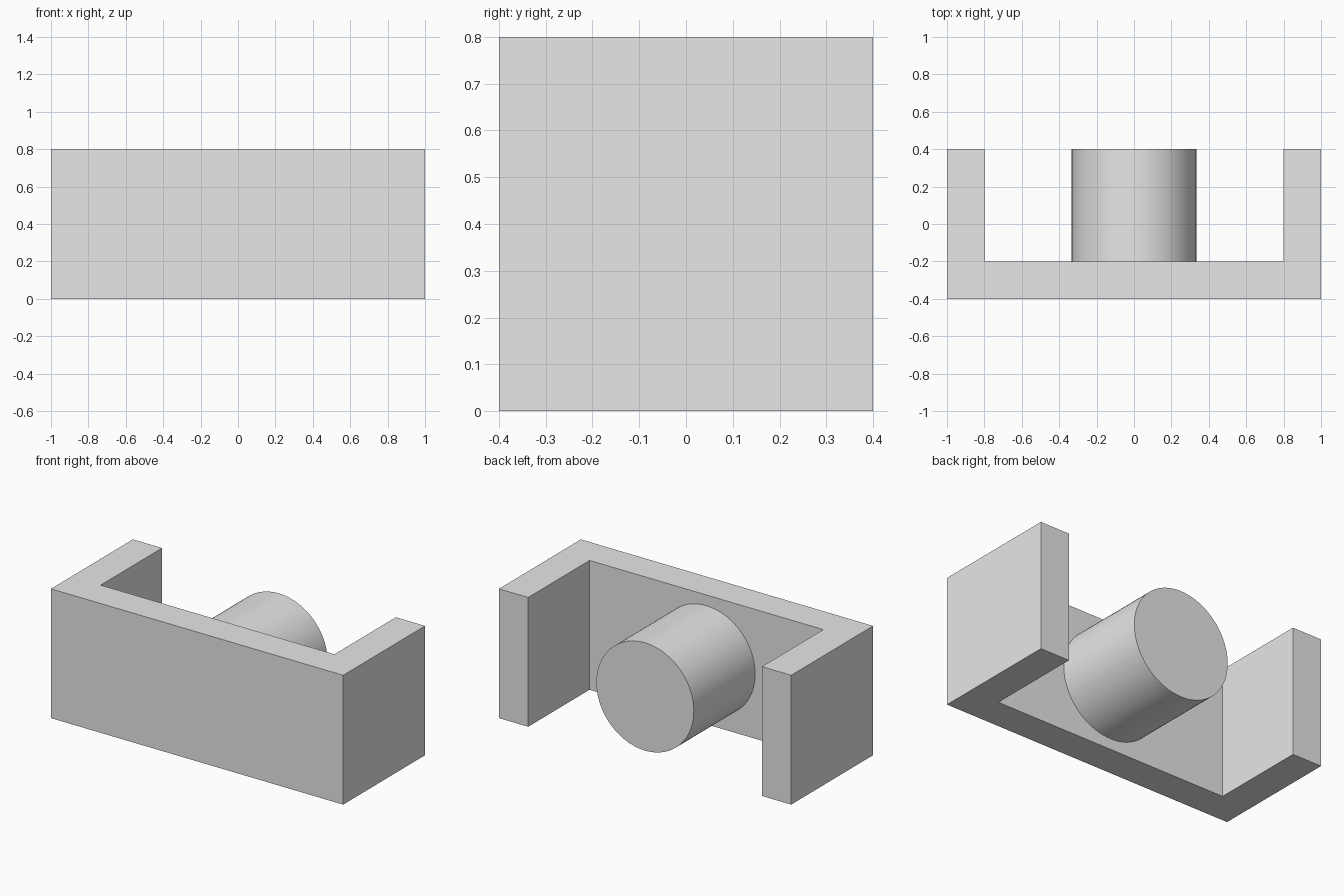
import bpy
import bmesh
import math
from mathutils import Matrix

cube = bpy.data.objects.get("Cube")
if cube:
    bpy.data.objects.remove(cube, do_unlink=True)

# One plain grey for every part
grey = bpy.data.materials.new("light_grey")
grey.use_nodes = True
colour = (0.8, 0.8, 0.8, 1)
grey.diffuse_color = colour
grey.node_tree.nodes["Principled BSDF"].inputs["Base Color"].default_value = colour

HEIGHT = 0.8
BACK = 0.4
WALL = 0.2


def add_object(name, bm):
    bmesh.ops.recalc_face_normals(bm, faces=bm.faces[:])
    mesh = bpy.data.meshes.new(name)
    bm.to_mesh(mesh)
    bm.free()
    mesh.materials.append(grey)
    obj = bpy.data.objects.new(name, mesh)
    bpy.context.collection.objects.link(obj)
    return obj


# U-shaped frame: half a plan outline, mirrored and extruded upward
half = [(1, -BACK), (1, BACK), (1 - WALL, BACK), (1 - WALL, WALL - BACK)]
outline = half + [(-x, y) for x, y in reversed(half)]
bm = bmesh.new()
base = bm.faces.new([bm.verts.new((x, y, 0)) for x, y in outline])
top = bmesh.ops.extrude_face_region(bm, geom=[base], use_keep_orig=True)
bmesh.ops.translate(bm, vec=(0, 0, HEIGHT),
                    verts=[v for v in top["geom"] if isinstance(v, bmesh.types.BMVert)])
add_object("channel_frame", bm)

# Round peg from the front wall to the open back
front = WALL - BACK
bm = bmesh.new()
bmesh.ops.create_cone(
    bm, cap_ends=True, segments=96, radius1=1 / 3, radius2=1 / 3, depth=BACK - front,
    matrix=Matrix.Translation((0, (BACK + front) / 2, HEIGHT / 2))
    @ Matrix.Rotation(math.pi / 2, 4, "X"))
peg = add_object("round_peg", bm)
bpy.ops.object.select_all(action="DESELECT")
peg.select_set(True)
bpy.context.view_layer.objects.active = peg
bpy.ops.object.shade_smooth_by_angle(angle=math.radians(30))
